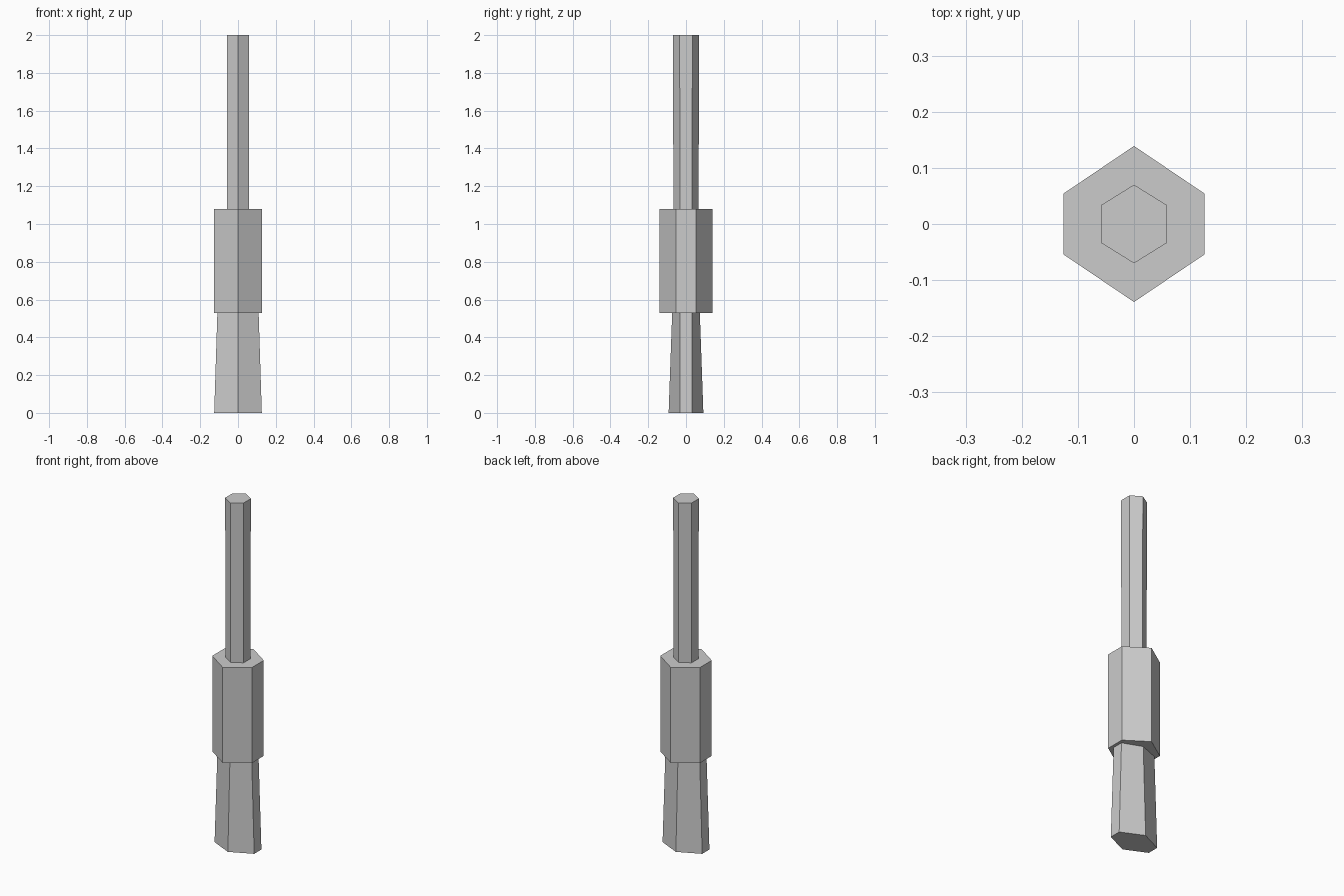
import bpy, bmesh

if "Cube" in bpy.data.objects:
    bpy.data.objects.remove(bpy.data.objects["Cube"])


def hex_prism(name, bottom, top):
    """Six-sided tapered bar; each end is (z, half_x, apex_y, flat_y)."""
    bm = bmesh.new()
    rings = []
    for z, hx, ay, fy in (bottom, top):
        outline = [(0, -ay), (hx, -fy), (hx, fy), (0, ay), (-hx, fy), (-hx, -fy)]
        rings.append([bm.verts.new((x, y, z)) for x, y in outline])
    low, high = rings
    bm.faces.new(low[::-1])
    bm.faces.new(high)
    for i in range(6):
        j = (i + 1) % 6
        bm.faces.new((low[i], low[j], high[j], high[i]))
    mesh = bpy.data.meshes.new(name)
    bm.to_mesh(mesh)
    bm.free()
    obj = bpy.data.objects.new(name, mesh)
    bpy.context.collection.objects.link(obj)
    return obj


# Flared grip, its top seated just inside the collar
hex_prism("grip", (0.0, 0.126, 0.092, 0.033), (0.535, 0.109, 0.073, 0.031))

# Thick middle collar
hex_prism("collar", (0.53, 0.126, 0.139, 0.054), (1.08, 0.126, 0.139, 0.054))

# Thin upper rod, slightly wider at the tip
hex_prism("rod", (1.075, 0.057, 0.066, 0.031), (2.0, 0.058, 0.070, 0.034))
